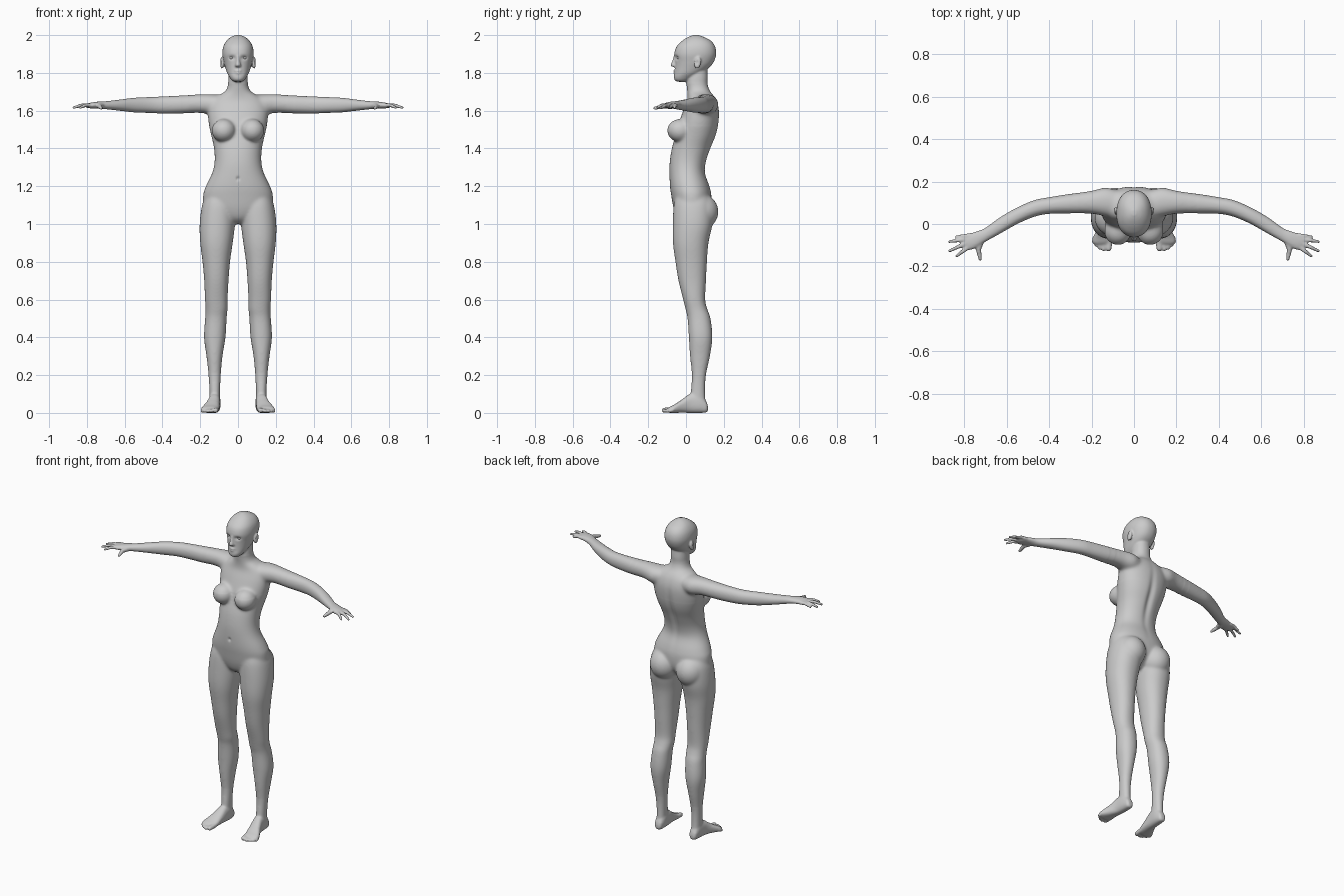
import bpy, bmesh, math
from mathutils import Vector, Matrix

bm = bmesh.new()
ORDER = {'x': lambda t, a, b: (t, a, b), 'y': lambda t, a, b: (a, t, b), 'z': lambda t, a, b: (a, b, t)}


def spline(rows, steps=5):
    """Smoothly resample rows of numbers."""
    out = []
    for i in range(len(rows) - 1):
        p0, p1, p2, p3 = rows[max(i - 1, 0)], rows[i], rows[i + 1], rows[min(i + 2, len(rows) - 1)]
        for k in range(steps):
            u = k / steps
            out.append([0.5 * (2 * b + (c - a) * u + (2 * a - 5 * b + 4 * c - d) * u * u
                               + (3 * b - a - 3 * c + d) * u ** 3) for a, b, c, d in zip(p0, p1, p2, p3)])
    return out + [list(rows[-1])]


def loft(axis, rows, sides=(1,), e=0.92, n=40):
    """Skin oval sections; a row is position, then low/high on the two other axes."""
    for s in sides:
        rings = []
        for t, a0, a1, b0, b1 in spline(rows):
            ring = []
            for k in range(n):
                c, d = math.cos(2 * math.pi * k / n), math.sin(2 * math.pi * k / n)
                c, d = math.copysign(abs(c) ** e, c), math.copysign(abs(d) ** e, d)
                x, y, z = ORDER[axis](t, (a0 + a1) / 2 + c * (a1 - a0) / 2, (b0 + b1) / 2 + d * (b1 - b0) / 2)
                ring.append(bm.verts.new((s * x, y, z)))
            rings.append(ring)
        for r, q in zip(rings, rings[1:]):
            for k in range(n):
                bm.faces.new((r[k], r[(k + 1) % n], q[(k + 1) % n], q[k]))
        bm.faces.new(rings[0])
        bm.faces.new(rings[-1])


def ball(x, y, z, rx, ry, rz, sides=(1, -1), target=None, tilt=0):
    for s in sides:
        m = (Matrix.Translation((s * x, y, z)) @ Matrix.Rotation(tilt, 4, 'X')
             @ Matrix.Diagonal((rx, ry, rz, 1)))
        bmesh.ops.create_uvsphere(target or bm, u_segments=24, v_segments=16, radius=1, matrix=m)


def digit(points, radii):
    """Rounded tapered finger or toe on both sides."""
    for s in (1, -1):
        pts = [Vector((s * x, y, z)) for x, y, z in points]
        for p, r in zip(pts, radii):
            bmesh.ops.create_icosphere(bm, subdivisions=2, radius=r, matrix=Matrix.Translation(p))
        for p, q, r0, r1 in zip(pts, pts[1:], radii, radii[1:]):
            d = q - p
            m = Matrix.Translation((p + q) / 2) @ d.to_track_quat('Z', 'Y').to_matrix().to_4x4()
            bmesh.ops.create_cone(bm, cap_ends=True, segments=14, radius1=r0, radius2=r1, depth=d.length, matrix=m)


BOTH = (1, -1)
# torso and neck: height, half width, front, back
torso = [(1.0, .03, -.01, .06), (1.03, .10, -.045, .10), (1.08, .175, -.065, .13), (1.15, .185, -.078, .135),
         (1.2, .17, -.085, .125), (1.27, .137, -.088, .102), (1.33, .124, -.086, .108), (1.4, .127, -.075, .132),
         (1.47, .142, -.055, .16), (1.53, .155, -.04, .173), (1.6, .16, -.015, .176), (1.65, .145, .005, .164),
         (1.68, .105, .008, .147), (1.705, .066, .006, .127), (1.74, .053, .002, .115), (1.78, .05, .005, .115),
         (1.84, .045, .02, .11)]
loft('z', [(z, -w, w, f, b) for z, w, f, b in torso])

# head
head = [(1.753, .02, -.045, 0), (1.762, .034, -.06, .02), (1.78, .047, -.064, .05), (1.80, .058, -.06, .085),
        (1.83, .068, -.058, .125), (1.86, .076, -.058, .148), (1.9, .083, -.062, .16), (1.94, .078, -.05, .154),
        (1.97, .061, -.02, .132), (1.99, .037, .012, .095), (2.001, .01, .04, .065)]
loft('z', [(z, -w, w, f, b) for z, w, f, b in head], e=0.9)

# nose, lips, ears
loft('z', [(1.89, -.009, .009, -.066, -.03), (1.865, -.010, .010, -.073, -.03),
           (1.843, -.016, .016, -.082, -.03), (1.832, -.016, .016, -.074, -.03)], n=20)
ball(0, -.056, 1.811, .021, .011, .006, (1,))
ball(0, -.056, 1.799, .018, .011, .007, (1,))
ball(.085, .062, 1.853, .011, .018, .032, tilt=-.2)

# breasts and buttocks
ball(.076, -.032, 1.495, .064, .068, .062)
ball(.092, .078, 1.065, .088, .094, .095)

# arms with palms: x, back/front range, height range
loft('x', [(.06, .03, .15, 1.59, 1.68), (.13, .035, .172, 1.578, 1.687), (.2, .048, .157, 1.588, 1.687),
           (.3, .05, .142, 1.585, 1.68), (.4, .048, .126, 1.585, 1.675), (.47, .034, .112, 1.588, 1.672),
           (.55, 0, .078, 1.591, 1.668), (.63, -.045, .032, 1.6, 1.658), (.7, -.084, -.018, 1.608, 1.65),
           (.74, -.11, -.034, 1.612, 1.648), (.77, -.122, -.044, 1.612, 1.644), (.79, -.115, -.054, 1.613, 1.64),
           (.802, -.1, -.068, 1.616, 1.636)], BOTH)

# fingers: root xy, tip xy
for (x0, y0), (x1, y1) in [((.77, -.054), (.836, -.060)), ((.785, -.071), (.870, -.083)),
                           ((.79, -.09), (.870, -.127)), ((.78, -.108), (.835, -.151))]:
    digit([(x0, y0, 1.628), ((x0 + x1) / 2, (y0 + y1) / 2, 1.629), (x1, y1, 1.616)], [.012, .0095, .0075])
digit([(.72, -.075, 1.626), (.733, -.118, 1.623), (.724, -.166, 1.613)], [.017, .013, .009])

# legs: height, inner/outer, front/back
loft('z', [(1.16, .03, .165, -.05, .11), (1.1, .015, .19, -.065, .14), (1.0, .016, .203, -.07, .14),
           (.9, .028, .2, -.069, .119), (.8, .042, .188, -.056, .111), (.7, .05, .179, -.04, .106),
           (.6, .055, .175, -.015, .102), (.55, .055, .172, -.003, .113), (.5, .06, .174, .008, .13),
           (.4, .066, .18, .015, .14), (.3, .082, .167, .021, .127), (.2, .091, .156, .031, .106),
           (.12, .095, .151, .026, .101), (.05, .096, .15, .02, .104)], BOTH)

# feet: y, inner/outer, sole/top
loft('y', [(.116, .11, .135, .012, .035), (.105, .099, .146, .002, .065), (.07, .092, .153, 0, .1),
           (.02, .094, .158, 0, .1), (-.02, .097, .172, .001, .072), (-.06, .1, .192, 0, .045),
           (-.085, .105, .195, 0, .033), (-.096, .12, .185, .005, .025)], BOTH, e=0.8)

# toes: x, tip y, radius
for x, y, r in [(.119, -.116, .014), (.143, -.119, .0105), (.161, -.112, .0098), (.177, -.1, .0092), (.191, -.085, .0085)]:
    digit([(x - .004, -.065, .018), (x, y, r)], [r * 1.05, r])

# fuse all parts into one skin
bmesh.ops.recalc_face_normals(bm, faces=bm.faces[:])
mesh = bpy.data.meshes.new("body_parts")
bm.to_mesh(mesh)
bm.free()
parts = bpy.data.objects.new("body_parts", mesh)
bpy.context.collection.objects.link(parts)
mod = parts.modifiers.new("fuse", 'REMESH')
mod.mode = 'VOXEL'
mod.voxel_size = .005
dg = bpy.context.evaluated_depsgraph_get()
skin = bpy.data.meshes.new_from_object(parts.evaluated_get(dg))
skin.name = "body"
bpy.data.objects.remove(parts)

# soften joints, more strongly on the trunk than on hands, face and feet
sk = bmesh.new()
sk.from_mesh(skin)


def soften(test, times):
    vs = [v for v in sk.verts if test(v.co)]
    for _ in range(times):
        bmesh.ops.smooth_vert(sk, verts=vs, factor=.5, use_axis_x=True, use_axis_y=True, use_axis_z=True)


soften(lambda c: True, 3)
soften(lambda c: .2 < c.z < 1.74 and abs(c.x) < .3, 14)
soften(lambda c: 1.52 < c.z < 1.74 and abs(c.x) < .26, 14)
soften(lambda c: .05 < c.z < .2 and c.y > -.03, 6)

# hollows: centre, reach, push (eye sockets, spine, navel, ear bowls)
dents = [((.034, -.06, 1.88), (.017, .03, .011), (0, .011, 0)), ((-.034, -.06, 1.88), (.017, .03, .011), (0, .011, 0)),
         ((0, .15, 1.42), (.02, .08, .15), (0, -.012, 0)), ((0, -.088, 1.24), (.008, .03, .01), (0, .008, 0)),
         ((.096, .058, 1.855), (.008, .008, .014), (-.007, 0, 0)), ((-.096, .058, 1.855), (.008, .008, .014), (.007, 0, 0))]
for v in sk.verts:
    for c, r, push in dents:
        d = sum(((v.co[i] - c[i]) / r[i]) ** 2 for i in range(3))
        if d < 9:
            v.co += Vector(push) * math.exp(-d)
for f in sk.faces:
    f.smooth = True
sk.to_mesh(skin)
sk.free()
bpy.context.collection.objects.link(bpy.data.objects.new("body", skin))

# eyeballs
eb = bmesh.new()
ball(.034, -.033, 1.88, .014, .014, .010, target=eb)
for f in eb.faces:
    f.smooth = True
eyes = bpy.data.meshes.new("eyes")
eb.to_mesh(eyes)
eb.free()
bpy.context.collection.objects.link(bpy.data.objects.new("eyes", eyes))
